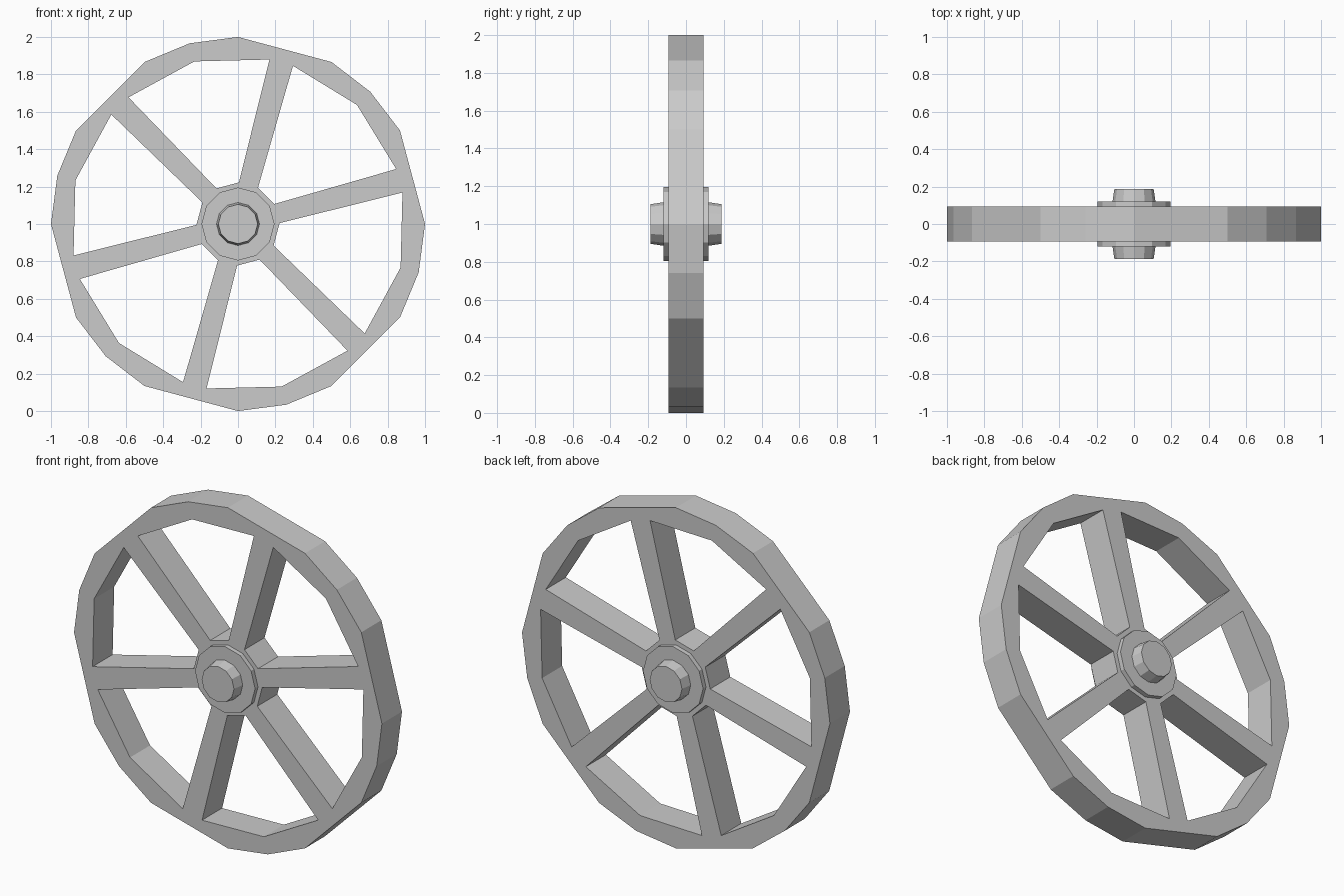
import bpy, bmesh
from math import cos, sin, radians
from mathutils import Vector

if "Cube" in bpy.data.objects:
    bpy.data.objects.remove(bpy.data.objects["Cube"])

CZ = 1.0        # axle height
HALF = 0.093    # half thickness of the wheel


def polar(r, deg, y):
    a = radians(deg)
    return Vector((r * cos(a), y, CZ + r * sin(a)))


def spoke_point(along, side, deg, y):
    a = radians(deg)
    return Vector((along * cos(a) - side * sin(a), y,
                   CZ + along * sin(a) + side * cos(a)))


def finish(bm, name):
    bmesh.ops.recalc_face_normals(bm, faces=bm.faces[:])
    mesh = bpy.data.meshes.new(name)
    bm.to_mesh(mesh)
    bm.free()
    obj = bpy.data.objects.new(name, mesh)
    bpy.context.collection.objects.link(obj)
    return obj


# Rim, six spokes and hub core: flat front layout, then extruded
bm = bmesh.new()
sectors = []
for k in range(6):
    t = 60 * k
    s = {n: bm.verts.new(polar(r, t + d, -HALF)) for n, r, d in
         (("o0", 1, 0), ("o30", 1, 30), ("o45", 1, 45), ("mid", 0.9, 45))}
    for n, along, side in (("rim_lo", 0.893, -0.065), ("rim_hi", 0.893, 0.065),
                           ("hub_lo", 0.216, -0.053), ("hub_hi", 0.216, 0.053)):
        s[n] = bm.verts.new(spoke_point(along, side, t + 15, -HALF))
    sectors.append(s)
for k, s in enumerate(sectors):
    n = sectors[(k + 1) % 6]
    bm.faces.new((s["o0"], s["o30"], s["rim_hi"], s["rim_lo"]))
    bm.faces.new((s["o30"], s["o45"], s["mid"], s["rim_hi"]))
    bm.faces.new((s["o45"], n["o0"], n["rim_lo"], s["mid"]))
    bm.faces.new((s["rim_lo"], s["rim_hi"], s["hub_hi"], s["hub_lo"]))
bm.faces.new([s[n] for s in sectors for n in ("hub_lo", "hub_hi")])
bmesh.ops.recalc_face_normals(bm, faces=bm.faces[:])
front = bm.faces[:]
ext = bmesh.ops.extrude_face_region(bm, geom=front, use_keep_orig=True)
moved = [g for g in ext["geom"] if isinstance(g, bmesh.types.BMVert)]
bmesh.ops.translate(bm, verts=moved, vec=(0, 2 * HALF, 0))
finish(bm, "spoked_wheel")

# Hub plate with tapered axle cap, one on each side
PROFILE = [(0.195, HALF), (0.195, 0.12), (0.115, 0.12), (0.105, 0.187)]
for name, sign in (("front_hub_cap", -1), ("back_hub_cap", 1)):
    bm = bmesh.new()
    rings = [[bm.verts.new(polar(r, 30 * i, sign * y)) for i in range(12)]
             for r, y in PROFILE]
    for a, b in zip(rings, rings[1:]):
        for i in range(12):
            j = (i + 1) % 12
            bm.faces.new((a[i], a[j], b[j], b[i]))
    bm.faces.new(rings[0])
    bm.faces.new(rings[-1])
    finish(bm, name)
